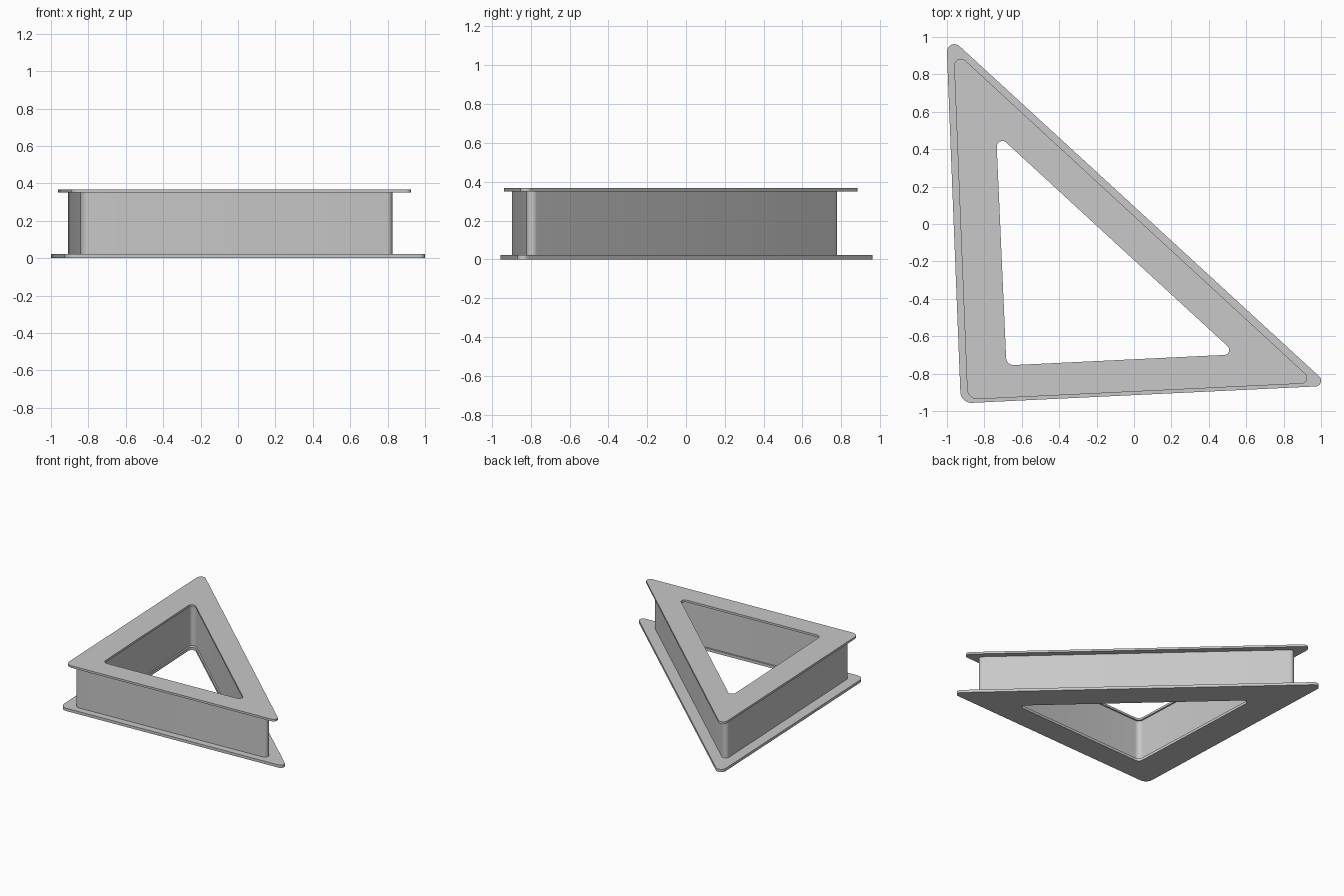
import bpy, bmesh, math
from mathutils import Vector

if "Cube" in bpy.data.objects:
    bpy.data.objects.remove(bpy.data.objects["Cube"])

grey = bpy.data.materials.new("light grey")
grey.diffuse_color = (0.58, 0.58, 0.58, 1)
grey.use_nodes = True
grey.node_tree.nodes["Principled BSDF"].inputs["Base Color"].default_value = grey.diffuse_color


def rounded(corners, radii, steps=10):
    """Triangle outline (counter-clockwise) with circular arcs at its corners."""
    pts = []
    for i, c in enumerate(corners):
        p = Vector(c)
        a = (Vector(corners[i - 1]) - p).normalized()
        b = (Vector(corners[(i + 1) % 3]) - p).normalized()
        half = a.angle(b) / 2
        r = radii[i]
        centre = p + (a + b).normalized() * r / math.sin(half)
        start = p + a * r / math.tan(half) - centre
        t0 = math.atan2(start.y, start.x)
        sweep = math.pi - 2 * half
        for k in range(steps + 1):
            t = t0 + sweep * k / steps
            pts.append((centre.x + r * math.cos(t), centre.y + r * math.sin(t)))
    return pts


def frame(name, outer, inner, z0, z1):
    """Triangular ring with flat top and bottom."""
    bm = bmesh.new()
    loops = [[bm.verts.new((x, y, z)) for x, y in pts]
             for pts, z in ((outer, z0), (outer, z1), (inner, z1), (inner, z0))]
    n = len(outer)
    for a in range(4):
        la, lb = loops[a], loops[(a + 1) % 4]
        for i in range(n):
            j = (i + 1) % n
            bm.faces.new((la[i], la[j], lb[j], lb[i]))
    bmesh.ops.recalc_face_normals(bm, faces=bm.faces[:])
    me = bpy.data.meshes.new(name)
    bm.to_mesh(me)
    bm.free()
    me.materials.append(grey)
    ob = bpy.data.objects.new(name, me)
    bpy.context.collection.objects.link(ob)
    bpy.ops.object.select_all(action='DESELECT')
    ob.select_set(True)
    bpy.context.view_layer.objects.active = ob
    bpy.ops.object.shade_smooth_by_angle(angle=math.radians(30))


# Corners in order: near left, right, far left
base = rounded([(-0.926, -0.959), (1.045, -0.865), (-1.004, 1.016)], (0.06, 0.031, 0.04))
cap = rounded([(-0.89, -0.939), (0.97, -0.85), (-0.965, 0.932)], (0.055, 0.031, 0.036))
wall = rounded([(-0.84, -0.90), (0.869, -0.818), (-0.913, 0.819)], (0.05, 0.03, 0.03))
hole = rounded([(-0.682, -0.756), (0.548, -0.697), (-0.737, 0.485)], (0.04, 0.027, 0.03))
recess = rounded([(-0.694, -0.768), (0.576, -0.708), (-0.75, 0.513)], (0.04, 0.027, 0.03))

frame("bottom_flange", base, hole, 0.0, 0.022)
frame("side_wall", wall, recess, 0.022, 0.35)
frame("top_flange", cap, hole, 0.35, 0.367)
